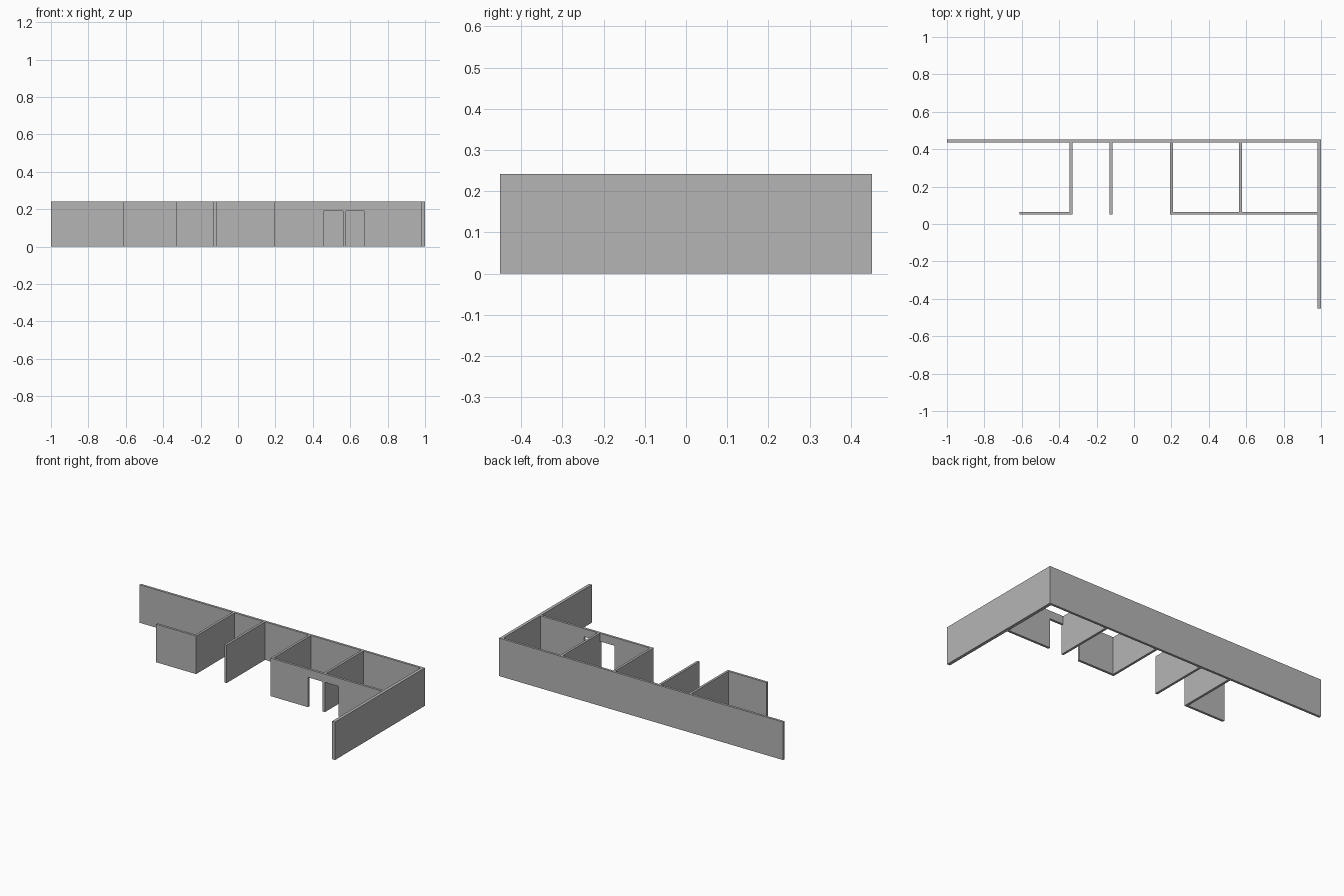
import bpy
import bmesh

cube = bpy.data.objects.get("Cube")
if cube:
    bpy.data.objects.remove(cube, do_unlink=True)

HEIGHT = 0.242
DOOR_TOP = 0.19
BACK, FRONT = 0.452, -0.452      # outer faces of the plan
INNER = 0.437                    # inner face of the back wall
ROOM = 0.05                      # front line of the rooms
T = 0.015                        # wall thickness
SIDE = 0.98                      # inner face of the side wall

grey = bpy.data.materials.new("plaster grey")
grey.use_nodes = True
colour = (0.46, 0.46, 0.46, 1)
grey.diffuse_color = colour
shader = next(n for n in grey.node_tree.nodes if n.type == "BSDF_PRINCIPLED")
shader.inputs["Base Color"].default_value = colour


def wall(name, outline, y0, y1):
    """Extrude an (x, z) outline from y0 back to y1."""
    bm = bmesh.new()
    face = bm.faces.new([bm.verts.new((x, y0, z)) for x, z in outline])
    ext = bmesh.ops.extrude_face_region(bm, geom=[face])
    moved = [v for v in ext["geom"] if isinstance(v, bmesh.types.BMVert)]
    bmesh.ops.translate(bm, verts=moved, vec=(0, y1 - y0, 0))
    bmesh.ops.recalc_face_normals(bm, faces=bm.faces)
    mesh = bpy.data.meshes.new(name)
    bm.to_mesh(mesh)
    bm.free()
    mesh.materials.append(grey)
    obj = bpy.data.objects.new(name, mesh)
    bpy.context.scene.collection.objects.link(obj)


def block(name, x0, x1, y0, y1):
    wall(name, [(x0, 0), (x1, 0), (x1, HEIGHT), (x0, HEIGHT)], y0, y1)


# Long outer walls
block("back_wall", -1, 1, INNER, BACK)
block("side_wall", SIDE, 1, FRONT, INNER)

# Partitions running forward from the back wall
block("left_room_partition", -0.345, -0.33, ROOM, INNER)
block("middle_partition", -0.13, -0.115, ROOM, INNER)
block("right_room_partition", 0.193, 0.208, ROOM + T, INNER)
block("room_divider", 0.562, 0.577, ROOM + T, INNER)

# Short return wall
block("return_wall", -0.612, -0.345, ROOM, ROOM + T)

# Front wall of the rooms, notched by two doorways beside the divider
outline = [(0.193, 0)]
for a, b in ((0.457, 0.562), (0.577, 0.674)):
    outline += [(a, 0), (a, DOOR_TOP), (b, DOOR_TOP), (b, 0)]
outline += [(SIDE, 0), (SIDE, HEIGHT), (0.193, HEIGHT)]
wall("doorway_wall", outline, ROOM, ROOM + T)
